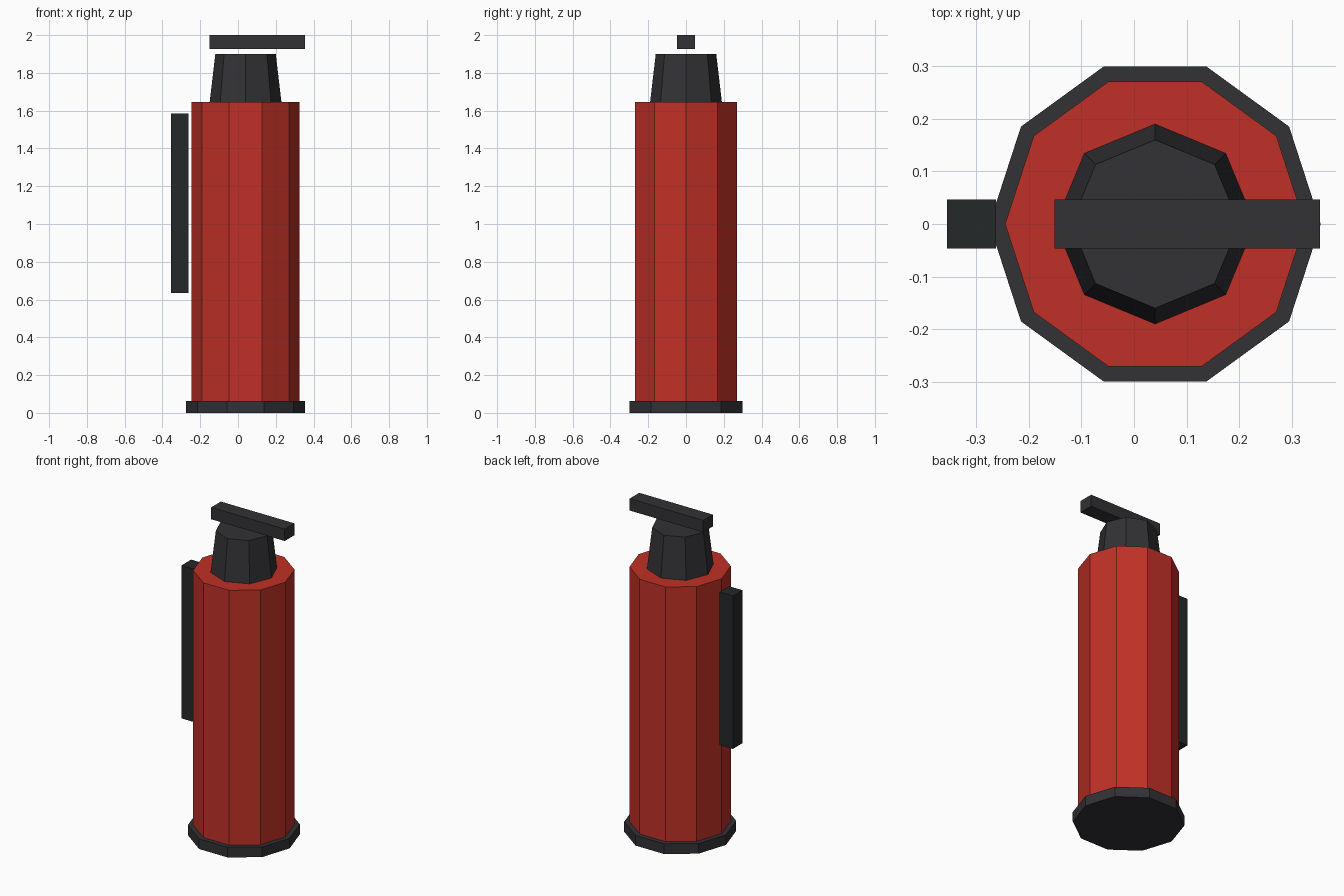
import bpy
import math

if "Cube" in bpy.data.objects:
    bpy.data.objects.remove(bpy.data.objects["Cube"])

CX = 0.04  # the round parts share this axis


def material(name, rgb):
    m = bpy.data.materials.new(name)
    m.diffuse_color = (*rgb, 1.0)
    m.use_nodes = True
    m.node_tree.nodes["Principled BSDF"].inputs["Base Color"].default_value = m.diffuse_color
    return m


red = material("red_paint", (0.53, 0.03, 0.02))
black = material("black_plastic", (0.032, 0.031, 0.036))
rubber = material("dark_rubber", (0.018, 0.021, 0.022))


def prism(name, sides, r_bottom, r_top, z0, z1, mat):
    """Flat-sided cone or cylinder with a corner on the +x axis."""
    bpy.ops.mesh.primitive_cone_add(vertices=sides, radius1=r_bottom, radius2=r_top,
                                    depth=z1 - z0)
    ob = bpy.context.object
    ob.name = name
    # the primitive starts with a corner on +y
    ob.rotation_euler.z = -math.pi / 2
    ob.location = (CX, 0, (z0 + z1) / 2)
    ob.data.materials.append(mat)


def box(name, lo, hi, mat):
    bpy.ops.mesh.primitive_cube_add(size=1)
    ob = bpy.context.object
    ob.name = name
    ob.location = [(a + b) / 2 for a, b in zip(lo, hi)]
    ob.scale = [b - a for a, b in zip(lo, hi)]
    ob.data.materials.append(mat)


# Foot ring, tank and tapered valve neck
prism("base_ring", 10, 0.315, 0.315, 0.0, 0.063, black)
prism("tank", 10, 0.285, 0.285, 0.063, 1.645, red)
prism("valve_neck", 8, 0.19, 0.16, 1.645, 1.9, black)

# Lever above the neck and hose beside the tank
box("lever", (-0.151, -0.047, 1.926), (0.354, 0.047, 2.0), black)
box("hose", (-0.355, -0.047, 0.635), (-0.262, 0.047, 1.585), rubber)
